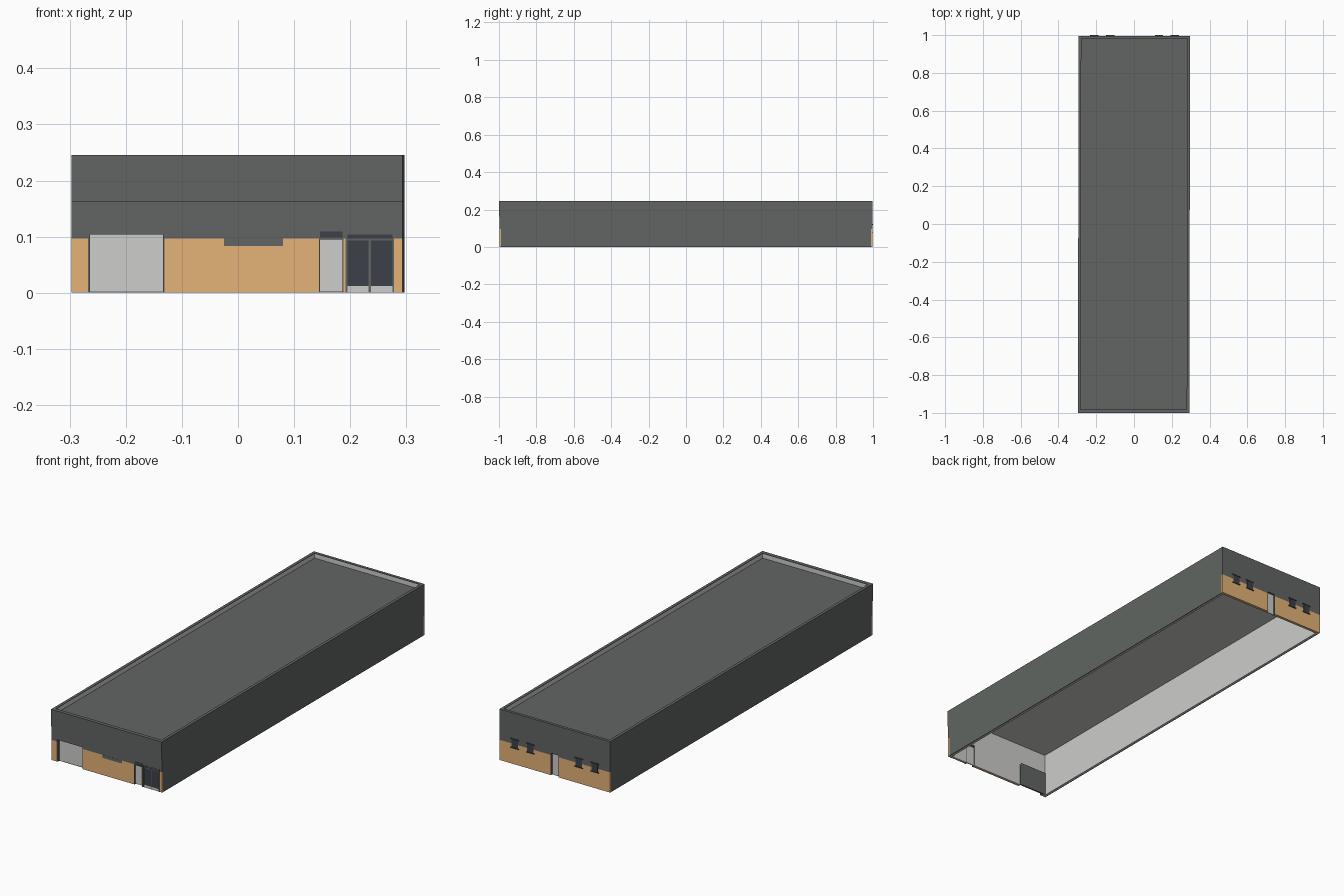
import bpy, bmesh
from mathutils import Matrix

if "Cube" in bpy.data.objects:
    bpy.data.objects.remove(bpy.data.objects["Cube"], do_unlink=True)


def material(name, r, g, b):
    m = bpy.data.materials.new(name)
    m.use_nodes = True
    m.diffuse_color = (r, g, b, 1)
    m.node_tree.nodes["Principled BSDF"].inputs["Base Color"].default_value = (r, g, b, 1)
    return m


GREY = material("dark grey cladding", 0.12, 0.131, 0.123)
LIGHT = material("light grey", 0.61, 0.61, 0.595)
TAN = material("tan wall", 0.78, 0.445, 0.187)
GLASS = material("dark glass", 0.045, 0.051, 0.065)

# The plan is very slightly skewed, so the back end sits further to +x
SKEW = Matrix.Identity(4)
SKEW[0][1] = 0.002


def box(name, x, y, z, mat):
    """Axis box from (min, max) ranges."""
    bm = bmesh.new()
    bmesh.ops.create_cube(bm, size=1)
    for v in bm.verts:
        v.co = [r[0] + (c + 0.5) * (r[1] - r[0]) for r, c in zip((x, y, z), v.co)]
    bm.transform(SKEW)
    me = bpy.data.meshes.new(name)
    bm.to_mesh(me)
    bm.free()
    me.materials.append(mat)
    ob = bpy.data.objects.new(name, me)
    bpy.context.collection.objects.link(ob)
    return ob


HW, HL, TOP = 0.295, 0.996, 0.2455  # half width, half length, height
SKIN, TANSKIN, WALL = 0.004, 0.008, 0.014  # side cladding, end cladding, whole wall
SPLIT, SEAM, HEAD = 0.097, 0.163, 0.107    # tan top, fascia seam, opening height


def depth(s, a, b):
    """y range from a to b behind the outer face of the end wall on side s."""
    return sorted((s * (HL - a), s * (HL - b)))


# Long side walls: light lining with grey cladding and a coping on top
for s, side in ((1, "left"), (-1, "right")):
    box(f"{side}_cladding", sorted((s * HW, s * (HW - SKIN))),
        (-HL + TANSKIN, HL - TANSKIN), (0, TOP), GREY)
    box(f"{side}_lining", sorted((s * (HW - SKIN), s * (HW - WALL))),
        (-HL + TANSKIN, HL - TANSKIN), (0, TOP - 0.003), LIGHT)
    box(f"{side}_coping", sorted((s * (HW - SKIN), s * (HW - WALL))),
        (-HL + TANSKIN, HL - TANSKIN), (TOP - 0.003, TOP), GREY)

# End walls, divided around their openings
ROLLER, STAFF, ENTRANCE, BACK = (-0.265, -0.129), (0.146, 0.19), (0.194, 0.28), (-0.022, 0.022)
ENDS = (("front", -1, (ROLLER, STAFF, ENTRANCE), -0.004), ("back", 1, (BACK,), 0))
for end, s, gaps, step in ENDS:
    edges = [-HW] + [e for gap in gaps for e in gap] + [HW]
    inner = HW - SKIN
    for i, (a, b) in enumerate(zip(edges[::2], edges[1::2])):
        box(f"{end}_tan_wall_{i}", (a, b), depth(s, 0, TANSKIN), (0, SPLIT), TAN)
        box(f"{end}_wall_strip_{i}", (a, b), depth(s, 0, TANSKIN), (SPLIT, HEAD), GREY)
        box(f"{end}_lining_{i}", (max(a, -inner), min(b, inner)),
            depth(s, TANSKIN, WALL), (0, HEAD), LIGHT)
    box(f"{end}_lower_fascia", (-HW, HW), depth(s, 0, TANSKIN), (HEAD, SEAM), GREY)
    box(f"{end}_upper_fascia", (-HW, HW), depth(s, step, TANSKIN), (SEAM, TOP), GREY)
    box(f"{end}_header_lining", (-inner, inner), depth(s, TANSKIN, WALL),
        (HEAD, TOP - 0.003), LIGHT)
    box(f"{end}_coping", (-inner, inner), depth(s, TANSKIN, WALL), (TOP - 0.003, TOP), GREY)

# Grey roof deck over a light ceiling, set below the parapet
deck = (-HW + WALL, HW - WALL), (-HL + WALL, HL - WALL)
box("roof", *deck, (0.217, 0.222), GREY)
box("ceiling", *deck, (0.213, 0.217), LIGHT)


def frame(name, x, z, s, bar, near, far):
    """Two jambs and a head around an opening."""
    y = depth(s, near, far)
    box(name + "_jamb_a", (x[0], x[0] + bar), y, z, GREY)
    box(name + "_jamb_b", (x[1] - bar, x[1]), y, z, GREY)
    box(name + "_head", (x[0] + bar, x[1] - bar), y, (z[1] - bar, z[1]), GREY)


def inset(x, bar):
    return x[0] + bar, x[1] - bar


# Roller door, light outside and dark inside
frame("roller_door", ROLLER, (0, HEAD), -1, 0.003, 0.002, 0.02)
panel = inset(ROLLER, 0.003)
box("roller_door_panel", panel, depth(-1, 0.013, 0.017), (0.002, 0.104), LIGHT)
box("roller_door_backing", (-0.278, panel[1]), depth(-1, 0.017, 0.02), (0, 0.115), GREY)
box("roller_door_sill", panel, depth(-1, 0.0125, 0.017), (0, 0.002), GREY)

# Staff door with a dark transom
frame("staff_door", STAFF, (0, 0.111), -1, 0.002, -0.002, 0.014)
leaf = inset(STAFF, 0.002)
box("staff_door_leaf", leaf, depth(-1, 0.006, 0.01), (0.002, 0.095), LIGHT)
box("staff_door_transom", leaf, depth(-1, -0.0015, 0.01), (0.098, 0.109), GLASS)
box("staff_door_rail", leaf, depth(-1, -0.002, 0.01), (0.095, 0.098), GREY)

# Glazed double entrance
frame("entrance", ENTRANCE, (0, HEAD), -1, 0.003, -0.001, 0.014)
pane = inset(ENTRANCE, 0.003)
middle = sum(ENTRANCE) / 2
box("entrance_glass", pane, depth(-1, 0.0005, 0.009), (0.012, 0.104), GLASS)
box("entrance_kick_panel", pane, depth(-1, 0.0005, 0.009), (0, 0.012), LIGHT)
box("entrance_inner_panel", pane, depth(-1, 0.009, 0.012), (0, 0.104), LIGHT)
box("entrance_mullion", (middle - 0.002, middle + 0.002), depth(-1, 0, 0.006),
    (0, 0.093), GREY)
box("entrance_transom_bar", pane, depth(-1, 0, 0.006), (0.093, 0.097), GREY)

# Part of the grey fascia that drops over the tan wall
box("fascia_drop", (-0.023, 0.082), depth(-1, -0.0006, 0), (0.083, SPLIT), GREY)

# Back door
frame("back_door", BACK, (0, HEAD), 1, 0.002, 0, 0.014)
box("back_door_leaf", inset(BACK, 0.002), depth(1, 0.009, 0.012), (0, 0.105), LIGHT)

# Back windows with hood and sill
for i, x in enumerate((-0.213, -0.128, 0.13, 0.213)):
    box(f"back_window_glass_{i}", (x - 0.017, x + 0.017), depth(1, -0.002, 0),
        (0.08, 0.118), GLASS)
    for part, z in (("hood", 0.118), ("sill", 0.076)):
        box(f"back_window_{part}_{i}", (x - 0.022, x + 0.022), depth(1, -0.004, 0),
            (z, z + 0.004), GLASS)
